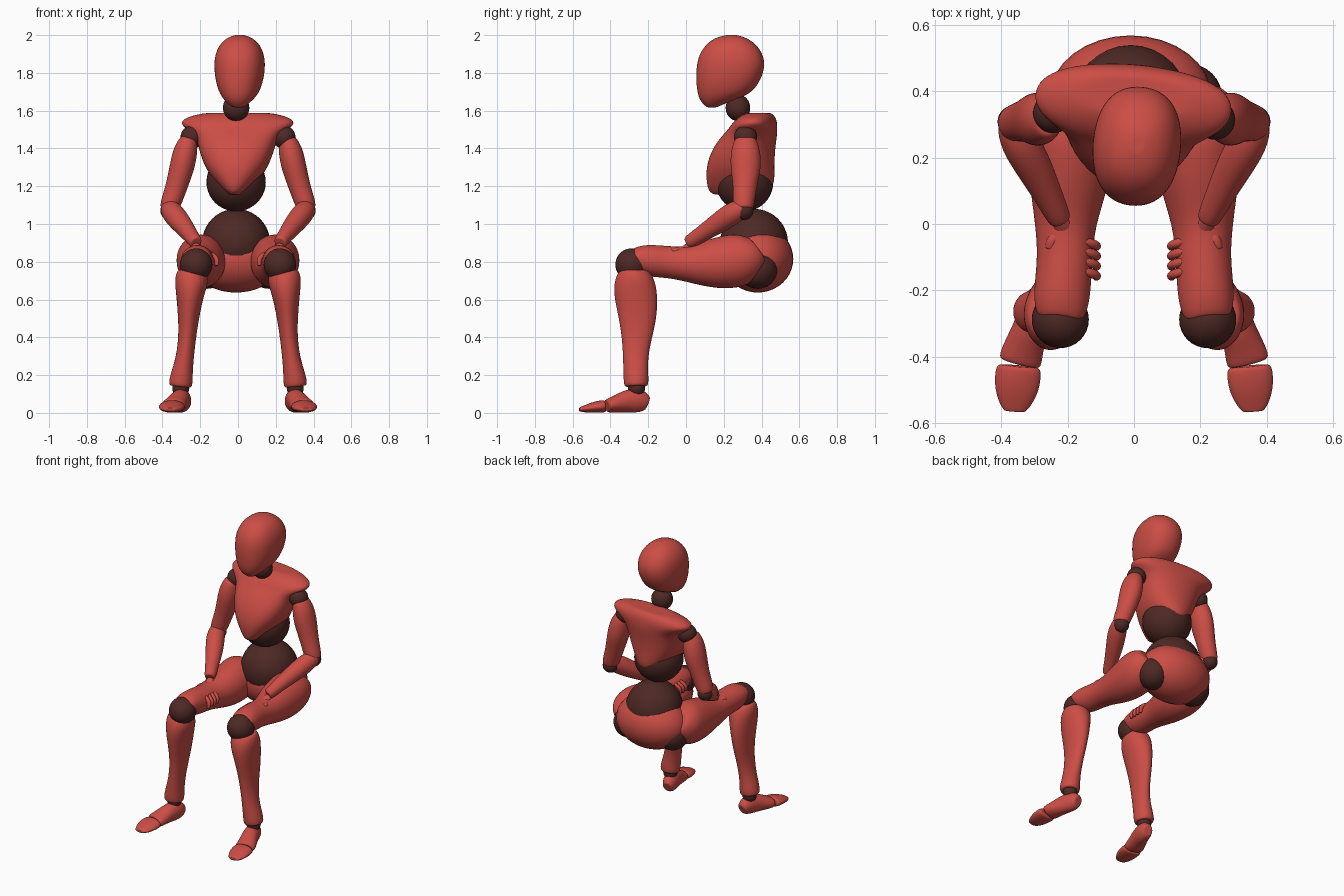
import bpy, bmesh
from math import cos, sin, pi, radians, copysign
from mathutils import Vector, Matrix


def material(name, color):
    m = bpy.data.materials.new(name)
    m.diffuse_color = color
    return m


RED = material("red_shell", (0.6, 0.075, 0.06, 1))
DARK = material("dark_joint", (0.075, 0.022, 0.018, 1))
N = 16


def finish(name, bm, mat, levels=0):
    bmesh.ops.recalc_face_normals(bm, faces=bm.faces)
    for f in bm.faces:
        f.smooth = True
    me = bpy.data.meshes.new(name)
    bm.to_mesh(me)
    bm.free()
    me.materials.append(mat)
    ob = bpy.data.objects.new(name, me)
    bpy.context.collection.objects.link(ob)
    if levels:
        mod = ob.modifiers.new("smooth", "SUBSURF")
        mod.levels = mod.render_levels = levels
    return ob


def ball(name, center, size, mat=DARK):
    bm = bmesh.new()
    bmesh.ops.create_uvsphere(bm, u_segments=32, v_segments=20, radius=1)
    size = (size,) * 3 if isinstance(size, (int, float)) else size
    bm.transform(Matrix.Translation(center) @ Matrix.Diagonal((*size, 1)))
    return finish(name, bm, mat)


def loft(name, sections, flat=False, square=2.0, yaw=0, pivot=(0, 0, 0), mat=RED):
    """Skin rings (x, y, z, side radius, other radius) along a path."""
    bm = bmesh.new()
    pts = [Vector(s[:3]) for s in sections]
    rings = []
    grow = 3 / (2 + cos(2 * pi / N))  # offsets subdivision shrinkage
    for i, s in enumerate(sections):
        t = pts[min(i + 1, len(pts) - 1)] - pts[max(i - 1, 0)]
        t = Vector((0, 0, 1)) if flat else t.normalized()
        side = Vector((1, 0, 0))
        side = (side - t * side.dot(t)).normalized()
        other = t.cross(side)
        ends = i in (0, len(sections) - 1)
        for scale in ((.7, 1) if i == 0 else (1, .7) if ends else (1,)):
            ring = []
            for k in range(N):
                c, d = cos(2 * pi * k / N), sin(2 * pi * k / N)
                c = copysign(abs(c) ** (2 / square), c)
                d = copysign(abs(d) ** (2 / square), d)
                offset = side * s[3] * c + other * s[4] * d
                ring.append(bm.verts.new(pts[i] + offset * grow * scale))
            rings.append(ring)
    for a, b in zip(rings, rings[1:]):
        for k in range(N):
            bm.faces.new((a[k], a[(k + 1) % N], b[(k + 1) % N], b[k]))
    bm.faces.new(rings[0])
    bm.faces.new(rings[-1])
    p = Matrix.Translation(pivot)
    bm.transform(p @ Matrix.Rotation(radians(yaw), 4, 'Z') @ p.inverted())
    return finish(name, bm, mat, 2)


def stack(name, rows, x, **kw):
    """Horizontal rings given as (z, front y, back y, half width)."""
    return loft(name, [(x, (f + b) / 2, z, w, (b - f) / 2) for z, f, b, w in rows],
                flat=True, **kw)


# head and neck
stack("head", [(1.618, .11, .165, .03), (1.645, .08, .22, .065), (1.685, .062, .34, .1),
               (1.75, .055, .388, .124), (1.82, .055, .416, .133), (1.885, .065, .413, .132),
               (1.945, .1, .378, .11), (1.985, .15, .325, .07), (2.0, .21, .27, .025)],
      0.009, square=2.3, yaw=-5, pivot=(0.008, .24, 0))
ball("neck", (-.01, .275, 1.615), (.07, .065, .07))

# torso
stack("chest", [(1.155, .15, .3, .03), (1.17, .122, .43, .055), (1.21, .11, .47, .1),
                (1.3, .105, .465, .168), (1.4, .14, .47, .2), (1.47, .195, .48, .218),
                (1.505, .23, .48, .275), (1.535, .25, .478, .305), (1.565, .28, .47, .275),
                (1.588, .32, .45, .18)],
      -.003, square=2.3, yaw=-5, pivot=(0, .35, 0))
ball("belly", (-.01, .31, 1.222), (.157, .152, .155))
ball("waist", (-.01, .36, .9), .18)
ball("pelvis", (-.01, .38, .815), (.245, .188, .178), RED)

# limbs, mirrored left and right
THIGH = [(.223, -.29, .835, .06, .04), (.22, -.265, .825, .077, .062),
         (.217, -.21, .806, .086, .086), (.207, -.1, .8, .082, .083),
         (.208, 0, .787, .09, .09), (.195, .12, .79, .12, .128), (.195, .25, .80, .132, .147),
         (.195, .335, .825, .128, .13), (.19, .385, .86, .09, .08)]
SHIN = [(.243, -.275, .755, .078, .08), (.246, -.275, .70, .09, .107),
        (.255, -.265, .62, .072, .115), (.262, -.254, .5, .054, .1),
        (.27, -.262, .38, .045, .075), (.285, -.268, .27, .048, .064),
        (.3, -.265, .19, .06, .066), (.305, -.263, .14, .063, .064)]
FOOT = [(.285, -.203, .05, .033, .038), (.292, -.245, .067, .049, .066),
        (.31, -.31, .064, .052, .062), (.332, -.37, .046, .06, .045),
        (.345, -.42, .037, .067, .036)]
TOES = [(.347, -.428, .036, .07, .035), (.353, -.495, .029, .068, .028),
        (.358, -.54, .02, .05, .018), (.36, -.565, .018, .032, .01)]
UPPER_ARM = [(.258, .315, 1.455, .045, .055), (.278, .315, 1.39, .065, .078),
             (.296, .317, 1.3, .066, .082), (.325, .312, 1.2, .057, .062),
             (.352, .306, 1.12, .055, .058), (.368, .303, 1.075, .048, .05)]
FOREARM = [(.37, .312, 1.09, .045, .045), (.347, .25, 1.06, .06, .062),
           (.3, .17, 1.003, .055, .055), (.255, .08, .945, .042, .042),
           (.222, .01, .9, .036, .036)]
PALM = [(.225, .02, .885, .025, .022), (.205, -.03, .845, .035, .022),
        (.175, -.08, .83, .04, .022), (.155, -.115, .825, .035, .018)]

for label, s in (("left", 1), ("right", -1)):
    def limb(part, sections):
        loft(f"{label}_{part}", [(s * x, *rest) for x, *rest in sections])

    def joint(part, x, y, z, r):
        ball(f"{label}_{part}", (s * x, y, z), r)

    # leg
    joint("hip_joint", .163, .38, .76, .103)
    limb("thigh", THIGH)
    joint("knee_joint", .222, -.288, .785, .086)
    limb("shin", SHIN)
    joint("ankle_joint", .303, -.262, .13, .045)
    limb("foot", FOOT)
    limb("toes", TOES)

    # arm
    joint("shoulder_joint", .243, .325 - s * .01, 1.46, .061)
    limb("upper_arm", UPPER_ARM)
    joint("elbow_joint", .362, .308, 1.07, .049)
    limb("forearm", FOREARM)

    # hand resting on the thigh, fingers over its inner side
    limb("palm", PALM)
    limb("thumb", [(.22, -.02, .855, .014, .014), (.245, -.045, .86, .02, .02),
                   (.255, -.075, .855, .014, .014)])
    for i in range(4):
        y = -.05 - .03 * i
        limb(f"finger_{i + 1}", [(.16, y, .845, .012, .012), (.128, y - .008, .835, .014, .014),
                                 (.108, y - .016, .81, .014, .013), (.115, y - .022, .78, .01, .01)])
